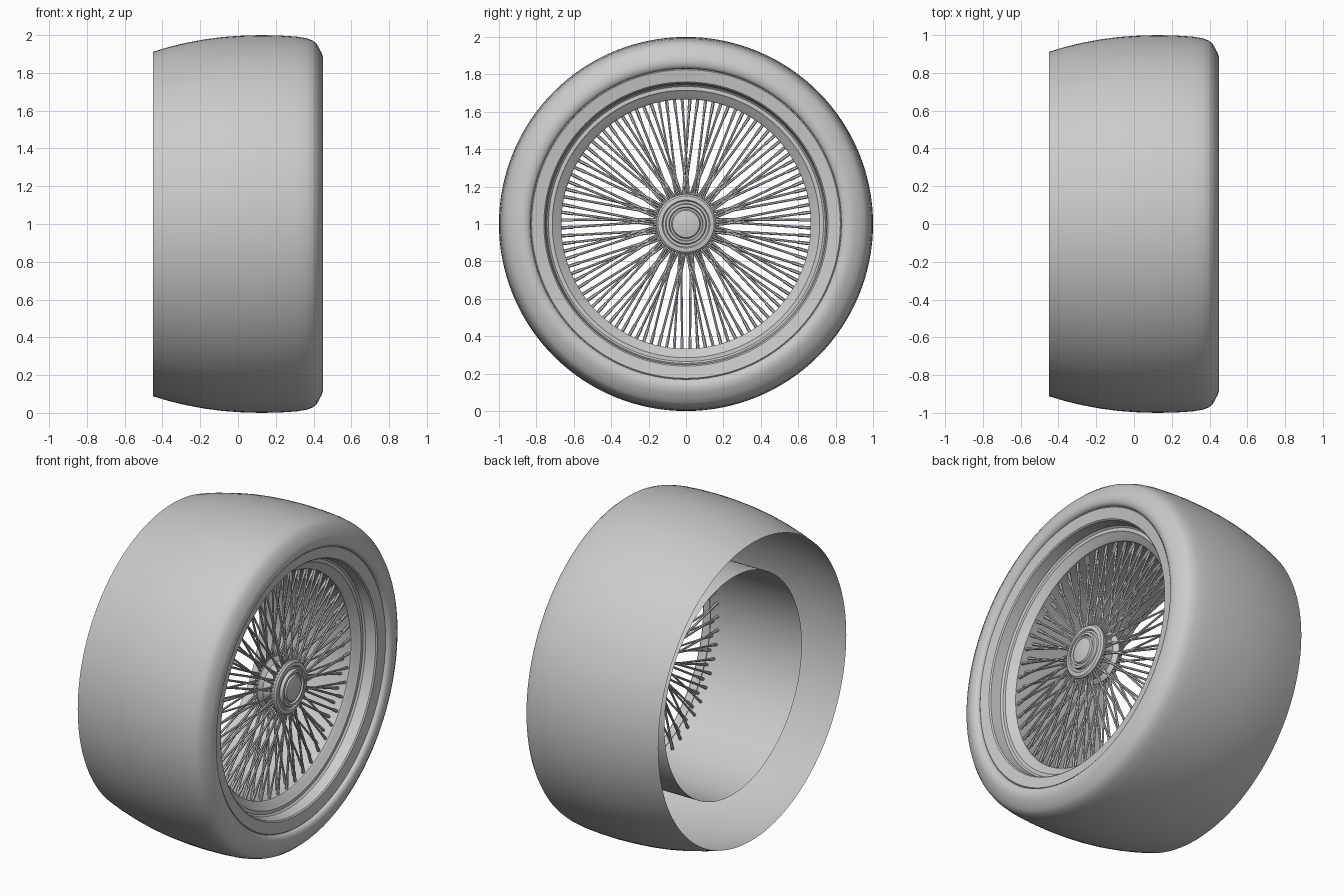
import bpy, bmesh, math
from mathutils import Vector

if "Cube" in bpy.data.objects:
    bpy.data.objects.remove(bpy.data.objects["Cube"])

SEG = 128


def finish(name, bm, angle=35):
    bmesh.ops.recalc_face_normals(bm, faces=bm.faces)
    me = bpy.data.meshes.new(name)
    bm.to_mesh(me)
    bm.free()
    ob = bpy.data.objects.new(name, me)
    bpy.context.collection.objects.link(ob)
    bpy.ops.object.select_all(action='DESELECT')
    ob.select_set(True)
    bpy.context.view_layer.objects.active = ob
    bpy.ops.object.shade_smooth_by_angle(angle=math.radians(angle))
    return ob


def polar(x, r, a):
    return Vector((x, r * math.sin(a), 1 + r * math.cos(a)))


def lathe(name, profile, seg=SEG, angle=35):
    """Revolve (x, radius) points about the wheel axle."""
    bm = bmesh.new()
    rings = []
    for x, r in profile:
        if r == 0:
            rings.append([bm.verts.new((x, 0, 1))] * seg)
        else:
            rings.append([bm.verts.new(polar(x, r, 2 * math.pi * i / seg)) for i in range(seg)])
    for p, q in zip(rings, rings[1:]):
        for i in range(seg):
            j = (i + 1) % seg
            bm.faces.new(list(dict.fromkeys((p[i], p[j], q[j], q[i]))))
    return finish(name, bm, angle)


def rod(bm, a, b, r, sides=6):
    """Add a thin capped cylinder between two points."""
    d = b - a
    m = d.to_track_quat('Z', 'Y').to_matrix().to_4x4()
    m.translation = (a + b) / 2
    bmesh.ops.create_cone(bm, cap_ends=True, segments=sides, radius1=r, radius2=r,
                          depth=d.length, matrix=m)


# Tyre: open shell at the back, rounded shoulder at the front
lathe("tyre", [(-0.45, 0.912), (-0.37, 0.936), (-0.28, 0.958), (-0.18, 0.977),
               (-0.08, 0.99), (0.02, 0.997), (0.12, 1.0), (0.22, 0.998),
               (0.31, 0.992), (0.36, 0.984), (0.395, 0.972), (0.415, 0.955),
               (0.43, 0.93), (0.443, 0.905), (0.449, 0.885), (0.45, 0.865),
               (0.445, 0.845), (0.434, 0.832), (0.42, 0.83)], angle=50)

# Rim: outer flange, stepped lip and the open barrel behind it
lathe("rim", [(0.42, 0.832), (0.425, 0.825), (0.415, 0.76), (0.408, 0.753),
              (0.345, 0.745), (0.335, 0.735), (0.335, 0.715), (0.325, 0.705),
              (0.31, 0.675), (0.30, 0.667), (-0.32, 0.667)], angle=25)

# Hub with concentric front steps
lathe("hub", [(0.20, 0), (0.20, 0.13), (0.21, 0.15), (0.24, 0.155), (0.26, 0.13),
              (0.31, 0.13), (0.33, 0.155), (0.355, 0.16), (0.365, 0.15),
              (0.368, 0.128), (0.36, 0.122), (0.36, 0.11), (0.378, 0.105),
              (0.38, 0.092), (0.37, 0.087), (0.37, 0.078), (0.38, 0.072),
              (0.387, 0.04), (0.39, 0)], seg=64, angle=25)

# Wire spokes in two layers, laced in crossing pairs, with nipples at the rim
N = 50
for name, hub_x, rim_x, shift in (("front_spokes", 0.34, 0.285, 0.25), ("rear_spokes", 0.23, 0.25, 0.75)):
    bm = bmesh.new()
    for k in range(N):
        lean = math.radians(9) * (1 if k % 2 else -1)
        a = 2 * math.pi * (k + shift) / N
        inner, outer = polar(hub_x, 0.135, a + lean), polar(rim_x, 0.669, a)
        rod(bm, inner, outer, 0.0065)
        rod(bm, outer.lerp(inner, 0.12), outer, 0.009)
    finish(name, bm)
